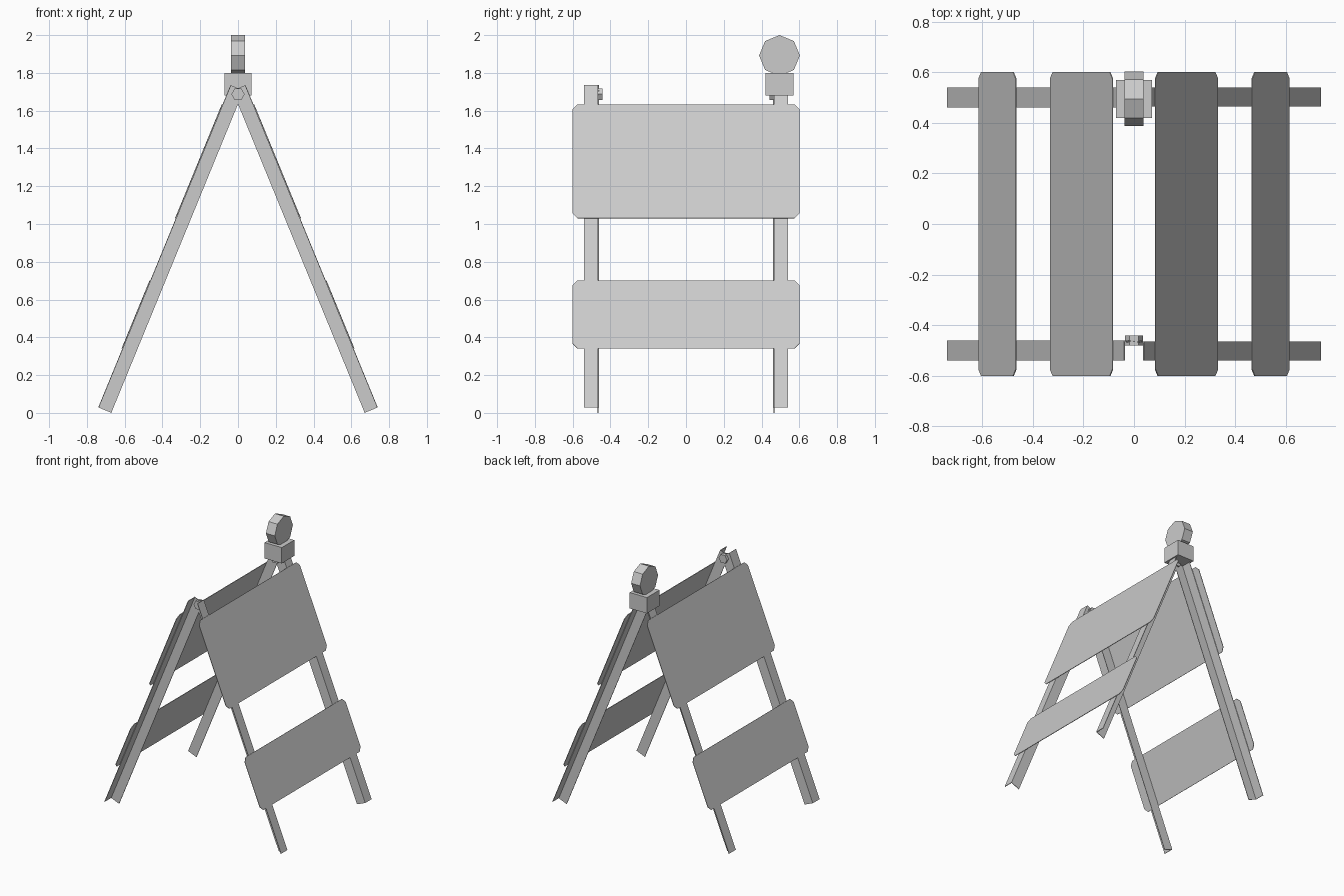
import bpy, bmesh, math
from mathutils import Vector

if "Cube" in bpy.data.objects:
    bpy.data.objects.remove(bpy.data.objects["Cube"])

grey = bpy.data.materials.new("light_grey")
grey.diffuse_color = (0.6, 0.6, 0.6, 1)
grey.use_nodes = True
grey.node_tree.nodes["Principled BSDF"].inputs["Base Color"].default_value = grey.diffuse_color


def prism(name, outline, extrude):
    """Extrude a flat 3D outline along a vector into a closed solid."""
    bm = bmesh.new()
    face = bm.faces.new([bm.verts.new(p) for p in outline])
    out = bmesh.ops.extrude_face_region(bm, geom=[face], use_keep_orig=True)
    verts = [g for g in out["geom"] if isinstance(g, bmesh.types.BMVert)]
    bmesh.ops.translate(bm, verts=verts, vec=Vector(extrude))
    bmesh.ops.recalc_face_normals(bm, faces=bm.faces)
    mesh = bpy.data.meshes.new(name)
    bm.to_mesh(mesh)
    bm.free()
    mesh.materials.append(grey)
    obj = bpy.data.objects.new(name, mesh)
    bpy.context.collection.objects.link(obj)
    return obj


FOOT = (0.74, 0.029)            # outer edge of the leg at the ground (x, z)
TOP = (0.04, 1.735)             # outer edge of the leg at the hinge
WIDTH, T = 0.075, 0.004         # flange width and sheet thickness


def outer_x(z):
    return FOOT[0] + (TOP[0] - FOOT[0]) * (z - FOOT[1]) / (TOP[1] - FOOT[1])


for sx, side in ((1, "right"), (-1, "left")):
    along = Vector(((TOP[0] - FOOT[0]) * sx, 0, TOP[1] - FOOT[1]))
    inward = Vector((-along.z * sx, 0, along.x * sx)).normalized()

    # angle-iron legs: one flange under the boards, one facing front/back
    for sy, end in ((-1, "front"), (1, "back")):
        foot = Vector((FOOT[0] * sx, 0, FOOT[1]))
        y_web = 0.463 + 0.0025 * sx          # the two webs lie side by side
        profile = [(0.541, 0), (y_web, 0), (y_web, WIDTH),
                   (y_web + T, WIDTH), (y_web + T, T), (0.541, T)]
        prism(f"{side}_{end}_leg",
              [foot + inward * d + Vector((0, y * sy, 0)) for y, d in profile], along)

    # chamfered boards lying on the legs
    for name, z0, z1 in (("upper", 1.03, 1.632), ("lower", 0.34, 0.70)):
        c, h = 0.027, 0.602
        pts = [(-h, z0 + c), (-h + c, z0), (h - c, z0), (h, z0 + c),
               (h, z1 - c), (h - c, z1), (-h + c, z1), (-h, z1 - c)]
        prism(f"{side}_{name}_board",
              [Vector((outer_x(z) * sx, y, z)) for y, z in pts], -inward * T)

# hexagonal hinge bolts
for sy, end in ((-1, "front"), (1, "back")):
    prism(f"{end}_hinge_bolt",
          [Vector((0.035 * math.cos(i * math.pi / 3), 0.481 * sy,
                   1.687 + 0.035 * math.sin(i * math.pi / 3))) for i in range(6)],
          (0, -0.04 * sy, 0))

# warning lamp: battery box and octagonal lens
prism("lamp_box", [Vector((x, y, 1.68)) for x, y in
                   ((-0.072, 0.42), (0.072, 0.42), (0.072, 0.57), (-0.072, 0.57))],
      (0, 0, 0.12))
prism("lamp_lens",
      [Vector((-0.037, 0.495 + 0.108 * math.cos(i * math.pi / 4),
               1.892 + 0.108 * math.sin(i * math.pi / 4))) for i in range(8)],
      (0.074, 0, 0))
